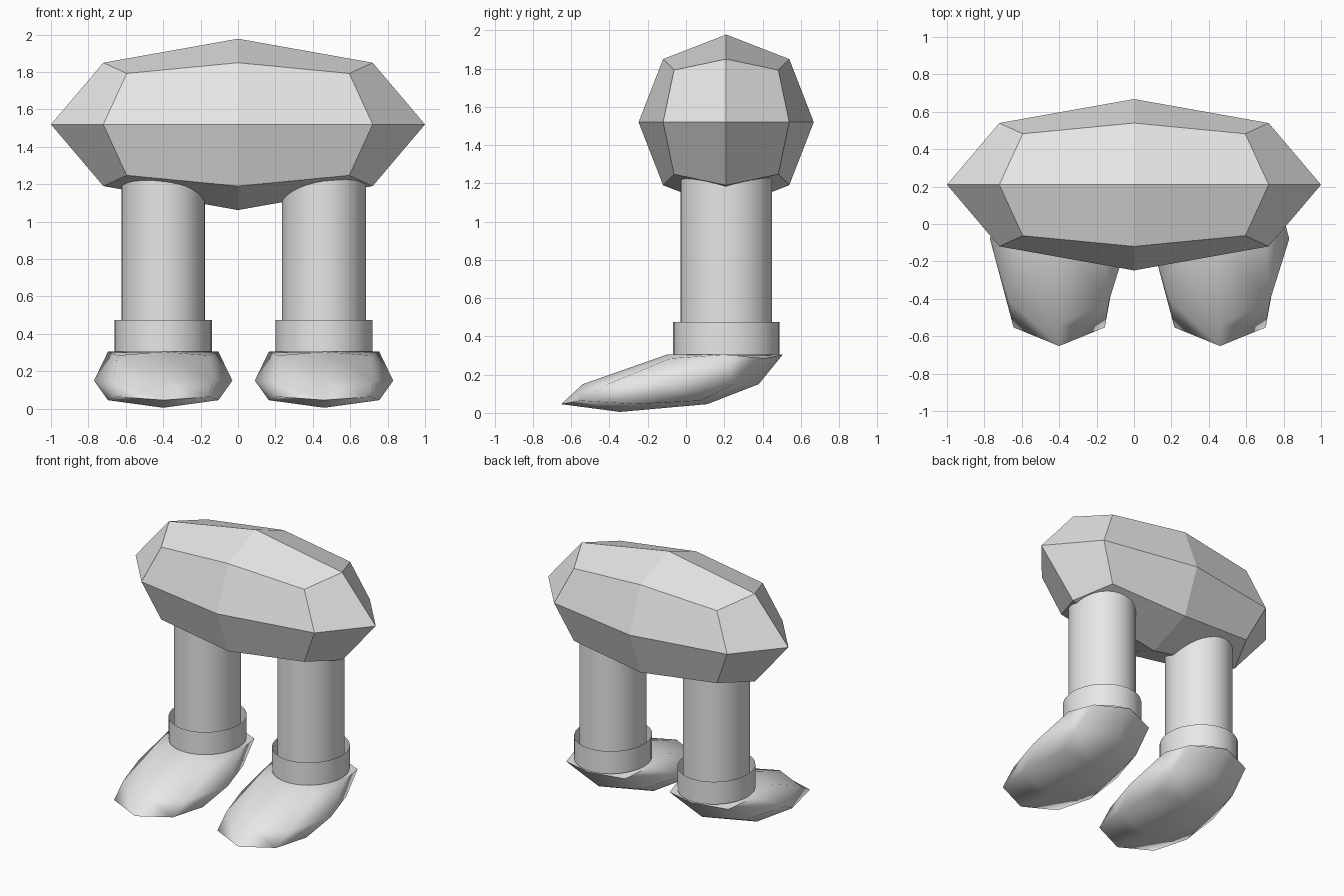
import bpy
import bmesh
import math
from mathutils import Vector

if "Cube" in bpy.data.objects:
    bpy.data.objects.remove(bpy.data.objects["Cube"], do_unlink=True)

grey = bpy.data.materials.new("light_grey")
grey.use_nodes = True
colour = (0.8, 0.8, 0.8, 1)
grey.diffuse_color = colour
grey.node_tree.nodes["Principled BSDF"].inputs["Base Color"].default_value = colour

CENTRE_Y = 0.21


def finish(bm, name, smooth_angle=None):
    bmesh.ops.recalc_face_normals(bm, faces=bm.faces)
    mesh = bpy.data.meshes.new(name)
    bm.to_mesh(mesh)
    bm.free()
    mesh.materials.append(grey)
    obj = bpy.data.objects.new(name, mesh)
    bpy.context.collection.objects.link(obj)
    if smooth_angle:
        bpy.ops.object.select_all(action='DESELECT')
        obj.select_set(True)
        bpy.context.view_layer.objects.active = obj
        bpy.ops.object.shade_smooth_by_angle(angle=math.radians(smooth_angle))
    return obj


def faceted_ball():
    """Cube split into 24 quads and rounded to a unit ball."""
    bm = bmesh.new()
    bmesh.ops.create_cube(bm, size=2)
    bmesh.ops.subdivide_edges(bm, edges=bm.edges[:], cuts=1, use_grid_fill=True)
    for v in bm.verts:
        v.co *= {1: 1, 2: 0.72, 3: 0.595}[sum(abs(c) > 0.5 for c in v.co)]
    return bm


def tube(name, x, rx, ry, bottom, top, capped=True):
    bm = bmesh.new()
    bmesh.ops.create_cone(bm, cap_ends=capped, segments=32, radius1=1, radius2=1, depth=1)
    for v in bm.verts:
        v.co = Vector((x + v.co.x * rx, CENTRE_Y + v.co.y * ry,
                       bottom + (v.co.z + 0.5) * (top - bottom)))
    return finish(bm, name, 40)


def shoe(name, x):
    """Ball with a flat open-necked top, slanted forward towards the sole."""
    bm = faceted_ball()
    for v in bm.verts:
        c = v.co.copy()
        if c.z > 0.5:
            # neck ring sits level under the cuff
            z = 0.305 if c.z > 0.65 else 0.285
            wide, deep = 0.41, 0.42
        elif c.z < -0.5:
            z = 0.15 + 0.145 * c.z
            wide, deep = 0.41, 0.53
        else:
            z = 0.15
            wide, deep = 0.37, 0.46
        slant = -0.08 + 1.83 * (z - 0.15)
        v.co = Vector((x + c.x * wide, slant + c.y * deep, z))
    return finish(bm, name, 80)


# Body: flat faceted, stretched sideways
body = faceted_ball()
for v in body.verts:
    v.co = Vector((v.co.x, CENTRE_Y + v.co.y * 0.458, 1.52 + v.co.z * 0.458))
finish(body, "body")

# Legs, ankle cuffs and shoes
for side, x in (("right", -0.40), ("left", 0.46)):
    tube(side + "_leg", x, 0.224, 0.24, 0.3, 1.23)
    tube(side + "_cuff", x, 0.26, 0.278, 0.305, 0.475, capped=False)
    shoe(side + "_shoe", x)
